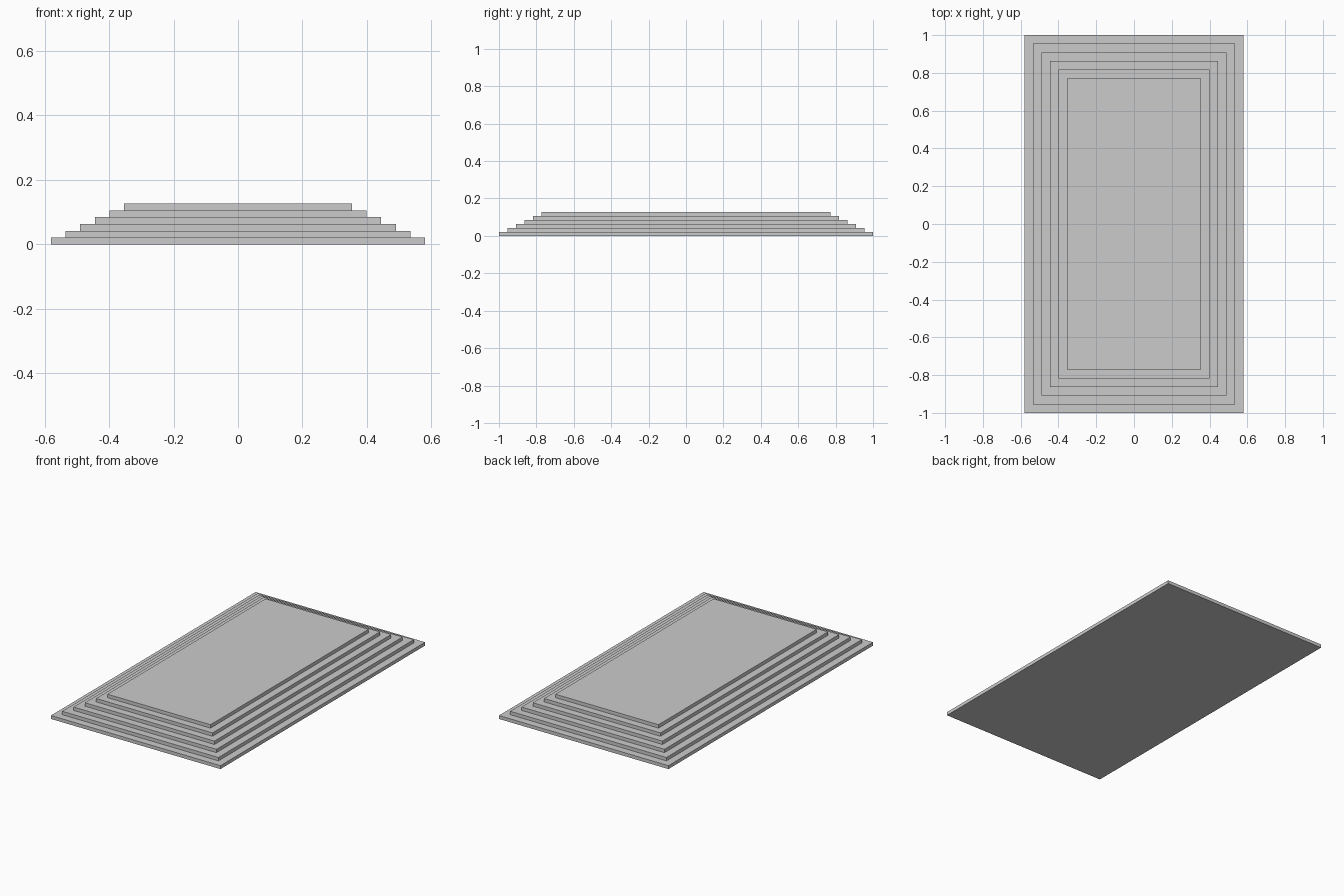
import bpy

if "Cube" in bpy.data.objects:
    bpy.data.objects.remove(bpy.data.objects["Cube"])

STEPS = 6
HALF_X, HALF_Y = 0.58, 1.0   # half size of the lowest slab
INSET = 0.0454               # tread depth on every side
RISE = 0.0212                # height of one slab


def slab(name, half_x, half_y, z0, height):
    bpy.ops.mesh.primitive_cube_add(size=1, location=(0, 0, z0 + height / 2))
    ob = bpy.context.object
    ob.name = name
    ob.scale = (2 * half_x, 2 * half_y, height)
    bpy.ops.object.transform_apply(location=False, rotation=False, scale=True)
    return ob


# Stepped platform: each slab is inset evenly from the one below
for i in range(STEPS):
    name = "top_platform" if i == STEPS - 1 else f"step_{i + 1}"
    slab(name, HALF_X - i * INSET, HALF_Y - i * INSET, i * RISE, RISE)
